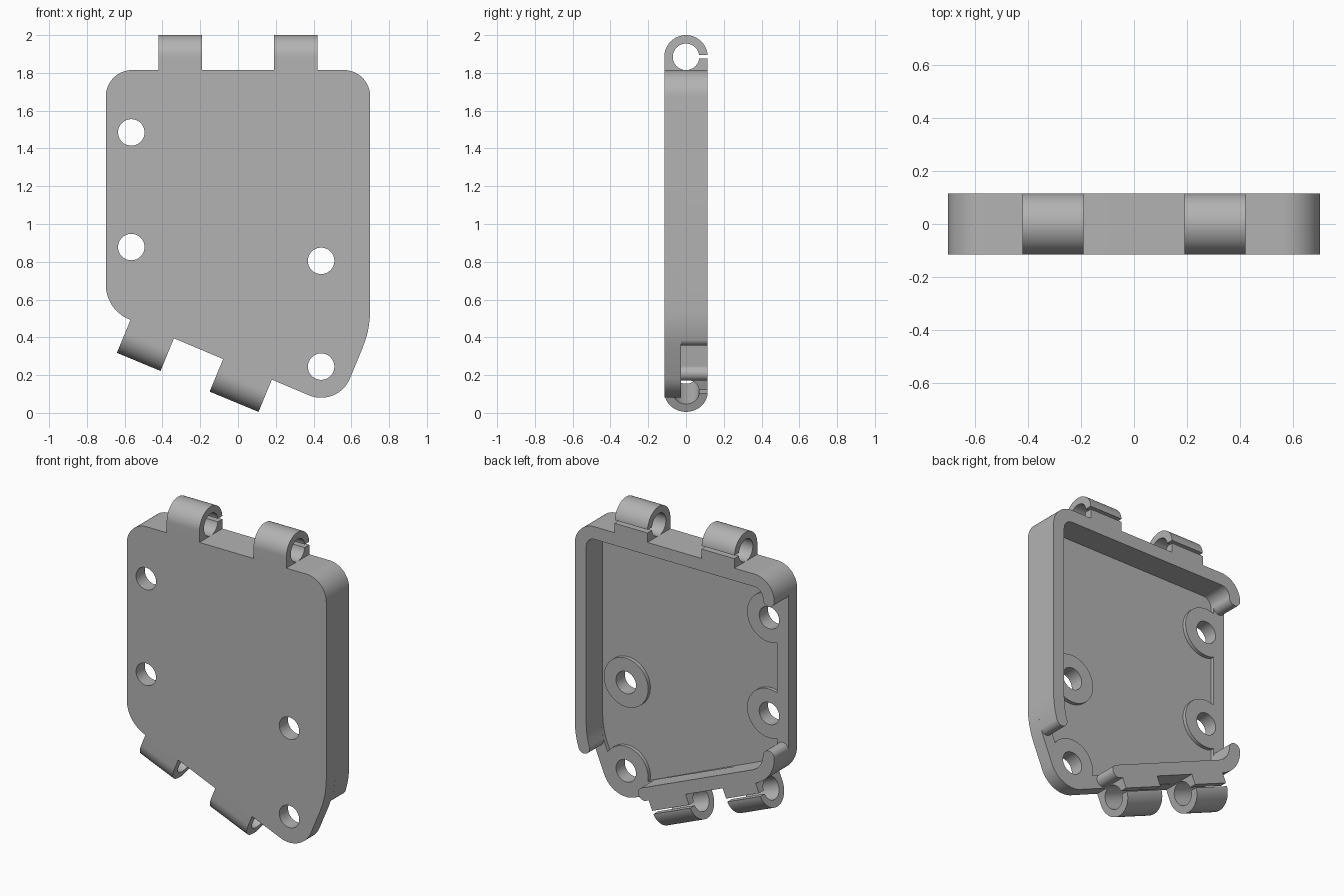
import bpy, bmesh
from math import sin, cos, radians
from mathutils import Matrix, Vector

cube = bpy.data.objects.get("Cube")
if cube:
    bpy.data.objects.remove(cube, do_unlink=True)

grey = bpy.data.materials.new("plain grey")
grey.use_nodes = True
grey.diffuse_color = (0.45, 0.45, 0.45, 1)
grey.node_tree.nodes["Principled BSDF"].inputs["Base Color"].default_value = (0.45, 0.45, 0.45, 1)

FRONT, FLOOR, LEDGE, RIM = -0.115, -0.05, -0.027, 0.115
WALL = 0.08
TILT = 22.5


def arc(cx, cy, r, start, end):
    n = max(1, round(abs(end - start) / 5))
    if start == end:
        n = 0
    angles = [radians(start + (end - start) * i / max(n, 1)) for i in range(n + 1)]
    return [(cx + r * cos(a), cy + r * sin(a)) for a in angles]


def loop(arcs, inset=0.0):
    return [p for cx, cy, r, a, b in arcs for p in arc(cx, cy, r - inset, a, b)]


def band(arcs):
    """Wall that follows the outline, with round ends."""
    def cap(cx, cy, r, angle, turn):
        m = arc(cx, cy, r - WALL / 2, angle, angle)[0]
        return arc(*m, WALL / 2, angle + turn, angle + turn + 180)[1:-1]
    first, last = arcs[0], arcs[-1]
    return (loop(arcs) + cap(*last[:3], last[4], 0)
            + loop(arcs, WALL)[::-1] + cap(*first[:3], first[3], 180))


def prism(name, points, low, high, place=lambda u, v, w: (u, w, v)):
    bm = bmesh.new()
    ends = [[bm.verts.new(place(u, v, w)) for u, v in points] for w in (low, high)]
    for ring in ends:
        bm.faces.new(ring)
    for i in range(len(points)):
        bm.faces.new((ends[0][i - 1], ends[0][i], ends[1][i], ends[1][i - 1]))
    bmesh.ops.recalc_face_normals(bm, faces=bm.faces)
    mesh = bpy.data.meshes.new(name)
    bm.to_mesh(mesh)
    bm.free()
    mesh.materials.append(grey)
    ob = bpy.data.objects.new(name, mesh)
    bpy.context.collection.objects.link(ob)
    return ob


def cut(target, cutter):
    mod = target.modifiers.new("cut", "BOOLEAN")
    mod.operation, mod.solver, mod.object = "DIFFERENCE", "EXACT", cutter
    bpy.context.view_layer.objects.active = target
    bpy.ops.object.modifier_apply(modifier=mod.name)
    bpy.data.objects.remove(cutter, do_unlink=True)


# Outline corners: centre x, centre z, radius, start and end angle
right_bend = (0.15, 0.55, 0.55, -TILT, 0)
top_right = (0.56, 1.675, 0.14, 0, 90)
top_left = (-0.56, 1.675, 0.14, 90, 180)
low_left = (-0.5, 0.68, 0.2, 180, 270 - TILT)
low_right = (0.44, 0.245, 0.165, 270 - TILT, 360 - TILT)
outline = [right_bend, top_right, top_left, low_left, low_right]

# Tray with a shallow pocket that leaves a ledge and the screw bosses standing
tray = prism("tray", loop(outline), FRONT, LEDGE)
pocket = prism("pocket", loop(outline, WALL), FLOOR, RIM)
screws = [(-0.565, 1.485), (-0.565, 0.878), (0.44, 0.805), (0.44, 0.245)]
for x, z in screws:
    cut(pocket, prism("boss", arc(x, z, 0.155, 0, 355), -0.2, 0.2))
cut(tray, pocket)
for x, z in screws:
    cut(tray, prism("screw_hole", arc(x, z, 0.07, 0, 355), -0.2, 0.2))

# Raised walls, open on one side and at the lower corner
prism("upper_wall", band([(0.15, 0.55, 0.55, -17.5, 0), top_right, top_left]), LEDGE, RIM)
prism("lower_wall", band([low_left, (0.276, 0.358, 0.2, 270 - TILT, 270 - TILT)]), LEDGE, RIM)

# Snap clips: slotted ring on a square foot
R, HOLE, AXIS = 0.115, 0.07, 0.07
clip_profile = ([(R, -0.01), (R, AXIS - 0.01)]
                + arc(0, AXIS, HOLE, -8, -352)
                + [(R - 0.001, AXIS + 0.01)]
                + arc(0, AXIS, R, 10, 180)
                + [(-R, -0.01)])


def clip(name, x, z, width, turn):
    spin = Matrix.Rotation(radians(turn), 3, "Y")
    prism(name, clip_profile, -width / 2, width / 2,
          lambda u, v, w: spin @ Vector((w, u, v)) + Vector((x, 0, z)))


clip("top_clip_left", 0.305, 1.815, 0.23, 0)
clip("top_clip_right", -0.305, 1.815, 0.23, 0)
clip("bottom_clip_right", -0.455, 0.441, 0.25, 180 + TILT)
clip("bottom_clip_left", 0.05, 0.23, 0.28, 180 + TILT)

# Smooth the curved faces, keep the edges sharp
bpy.ops.object.select_all(action="DESELECT")
for ob in bpy.context.collection.objects:
    if ob.type == "MESH" and grey.name in ob.data.materials:
        ob.select_set(True)
        bpy.context.view_layer.objects.active = ob
bpy.ops.object.shade_smooth_by_angle(angle=radians(30))
